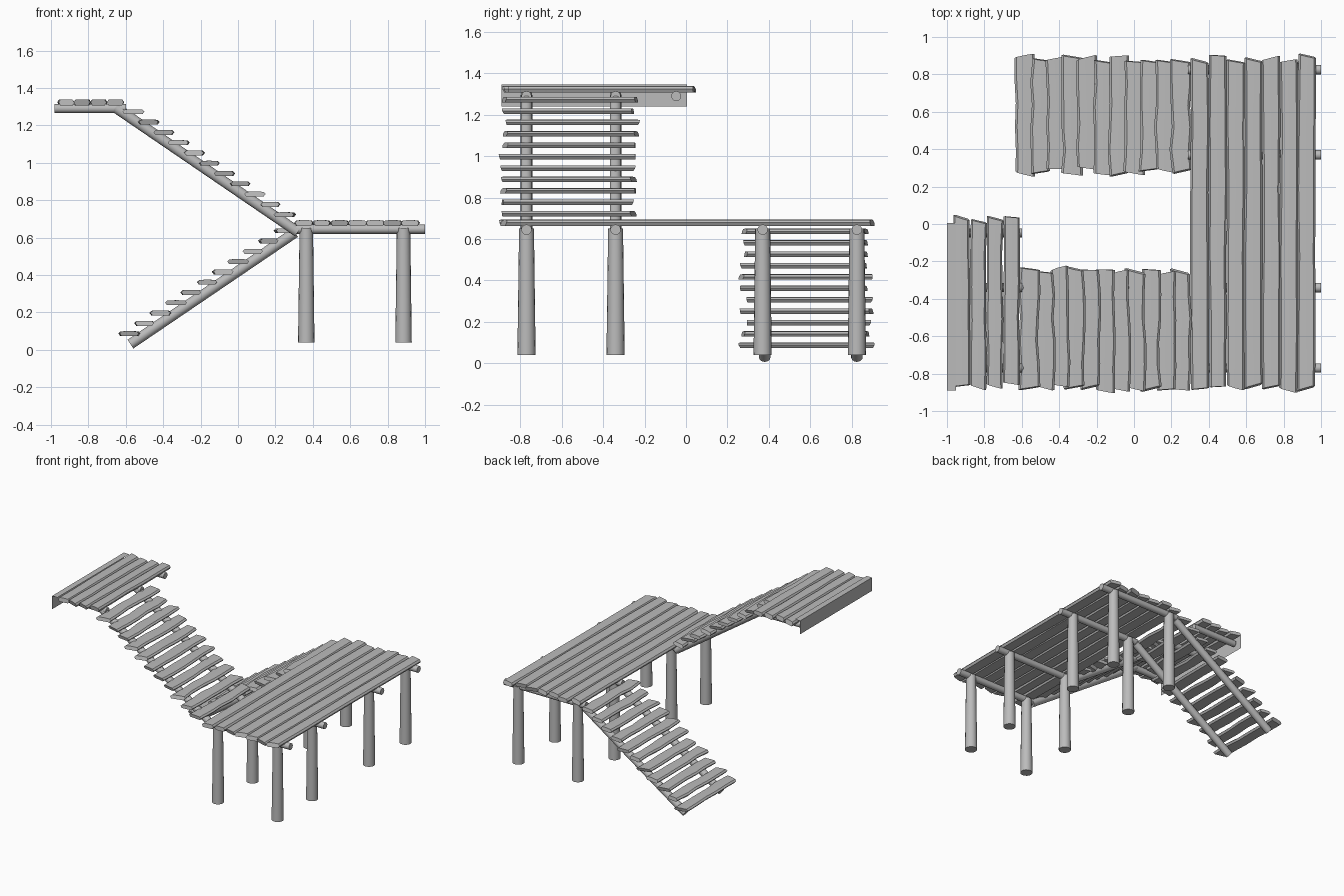
import bpy, bmesh, math, random
from mathutils import Vector

random.seed(7)
old = bpy.data.objects.get("Cube")
if old:
    bpy.data.objects.remove(old, do_unlink=True)

wood = bpy.data.materials.new("grey_wood")
wood.use_nodes = True
wood.diffuse_color = (0.5, 0.5, 0.5, 1)
wood.node_tree.nodes["Principled BSDF"].inputs["Base Color"].default_value = (0.5, 0.5, 0.5, 1)


def finish(name, bm, angle=35):
    bmesh.ops.recalc_face_normals(bm, faces=bm.faces)
    mesh = bpy.data.meshes.new(name)
    bm.to_mesh(mesh)
    bm.free()
    mesh.materials.append(wood)
    obj = bpy.data.objects.new(name, mesh)
    bpy.context.collection.objects.link(obj)
    bpy.ops.object.select_all(action='DESELECT')
    obj.select_set(True)
    bpy.context.view_layer.objects.active = obj
    bpy.ops.object.shade_smooth_by_angle(angle=math.radians(angle))
    return obj


def log(name, a, b, r1, r2=None):
    """Round timber from point a to point b."""
    a, b = Vector(a), Vector(b)
    bm = bmesh.new()
    bmesh.ops.create_cone(bm, cap_ends=True, segments=16, radius1=r1,
                          radius2=r2 or r1, depth=(b - a).length)
    turn = (b - a).to_track_quat('Z', 'Y').to_matrix()
    bmesh.ops.rotate(bm, matrix=turn, verts=bm.verts)
    bmesh.ops.translate(bm, vec=(a + b) / 2, verts=bm.verts)
    finish(name, bm)


# Chamfered plank cross-section, as fractions of half width and half thickness
SECTION = [(-1, 0.1), (-0.78, 0.9), (0, 1), (0.78, 0.9),
           (1, 0.1), (0.8, -0.9), (-0.8, -0.9)]


def plank(name, x, z, y0, y1, width, thick, wobble=0.008):
    """Rough-hewn board along y with uneven edges and ragged ends."""
    rnd = random.uniform
    bm = bmesh.new()
    rings = []
    skew = [rnd(-0.015, 0.015), rnd(-0.015, 0.015)]
    count = 6
    for i in range(count):
        t = i / (count - 1)
        left, right = rnd(-wobble, wobble), rnd(-wobble, wobble)
        slant = skew[0] if i == 0 else skew[1] if i == count - 1 else 0
        ring = []
        for u, v in SECTION:
            edge = left if u < 0 else right
            ring.append(bm.verts.new((x + u * width / 2 + edge,
                                      y0 + (y1 - y0) * t + u * slant + v * slant * 0.4,
                                      z + v * thick / 2)))
        rings.append(ring)
    n = len(SECTION)
    for a, b in zip(rings, rings[1:]):
        for k in range(n):
            bm.faces.new((a[k], a[(k + 1) % n], b[(k + 1) % n], b[k]))
    bm.faces.new(rings[0])
    bm.faces.new(rings[-1])
    finish(name, bm, 30)


def ragged(y):
    return y + random.uniform(-0.018, 0.018)


# Main deck: posts, cross beams and seven long planks
for i, y in enumerate((-0.77, -0.34, 0.37, 0.825)):
    log(f"deck_beam_{i}", (0.29, y, 0.645), (1.0, y, 0.645), 0.025)
    for side, x in (("inner", 0.365), ("outer", 0.885)):
        log(f"{side}_post_{i}", (x, y, 0.04), (x, y, 0.65), 0.044, 0.036)
for i in range(7):
    plank(f"deck_plank_{i}", 0.353 + i * 0.095, 0.677,
          ragged(-0.875), ragged(0.885), 0.096, 0.033, 0.005)

# Upper landing: short beams and four planks
for i, y in enumerate((-0.77, -0.34, -0.047)):
    log(f"landing_beam_{i}", (-0.98, y, 1.29), (-0.6, y, 1.29), 0.024)
for i in range(4):
    plank(f"landing_plank_{i}", -0.92 + i * 0.088, 1.322,
          ragged(-0.865), ragged(0.03), 0.086, 0.034, 0.004)

# Thin angle strip closing the outer edge of the landing
bm = bmesh.new()
strip = [[bm.verts.new((x, y, z)) for x, z in ((-1, 1.24), (-1, 1.345), (-0.953, 1.345))]
         for y in (-0.89, 0.005)]
for k in range(2):
    bm.faces.new((strip[0][k], strip[0][k + 1], strip[1][k + 1], strip[1][k]))
finish("landing_edge_strip", bm)


def stairs(name, foot, head, rails, first, step, y0, y1):
    """Two log stringers carrying eleven rough treads."""
    for i, y in enumerate(rails):
        log(f"{name}_stringer_{i}", (foot[0], y, foot[1]), (head[0], y, head[1]), 0.028)
    for i in range(11):
        plank(f"{name}_tread_{i}", first[0] + i * step[0], first[1] + i * step[1],
              ragged(y0), ragged(y1), 0.105, 0.028)


stairs("upper_stair", (0.32, 0.63), (-0.655, 1.295), (-0.77, -0.34),
       (0.25, 0.722), (-0.081, 0.055), -0.875, -0.255)
stairs("lower_stair", (-0.575, 0.03), (0.305, 0.627), (0.38, 0.825),
       (-0.58, 0.086), (0.083, 0.055), 0.283, 0.885)
